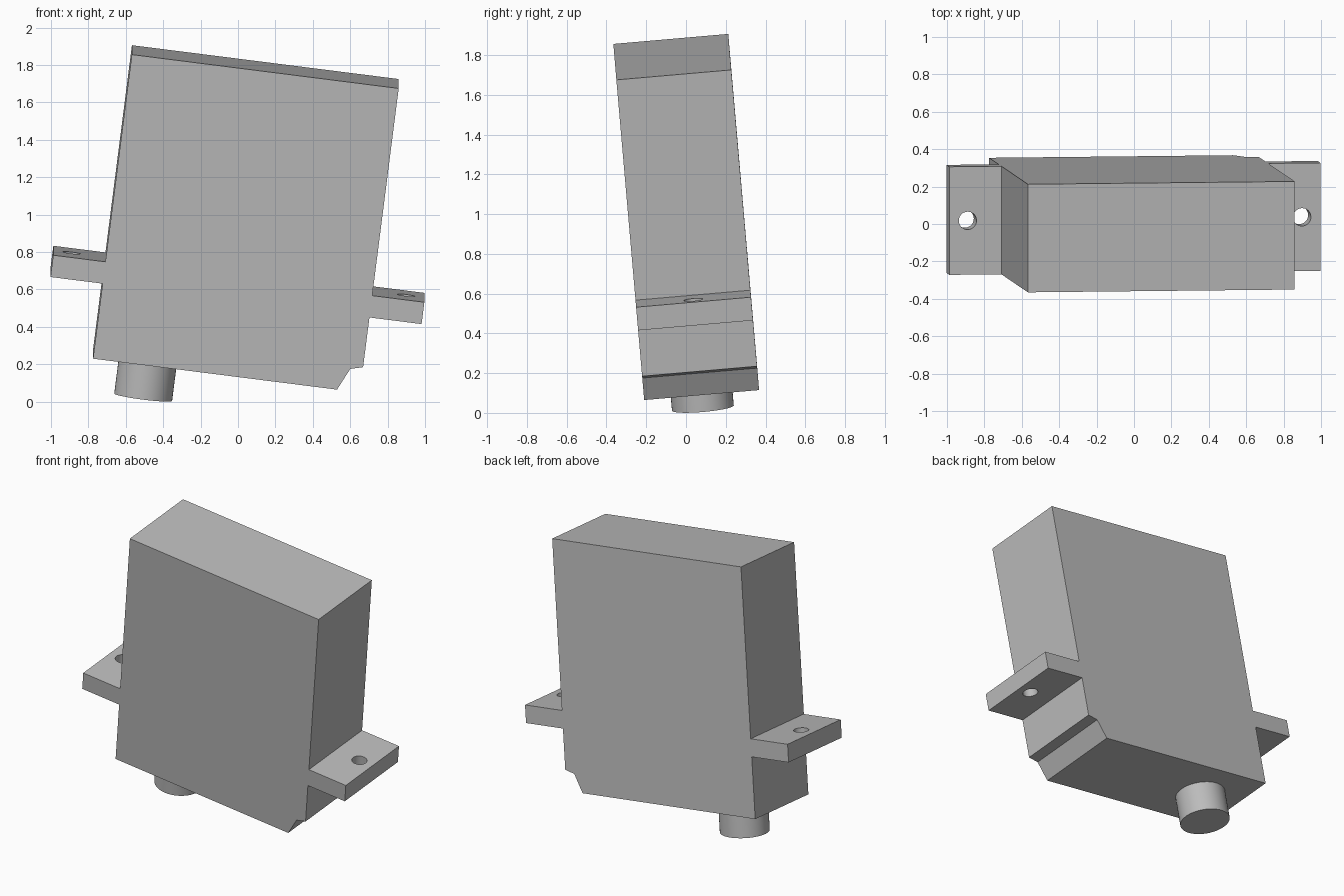
import bpy
import bmesh
from mathutils import Matrix, Vector

cube = bpy.data.objects.get("Cube")
if cube:
    bpy.data.objects.remove(cube, do_unlink=True)

grey = bpy.data.materials.new("plain grey")
grey.use_nodes = True
colour = (0.5, 0.5, 0.5, 1)
grey.diffuse_color = colour
grey.node_tree.nodes["Principled BSDF"].inputs["Base Color"].default_value = colour

# Tilted frame of the whole model: width, depth and height axes
across = Vector((0.992, 0.0105, -0.1258)).normalized()
depth = Vector((0, 0.996, 0.0866))
depth = (depth - across * depth.dot(across)).normalized()
height = across.cross(depth)
frame = Matrix((across, depth, height)).transposed().to_4x4()
frame.translation = (-0.775, -0.224, 0.23)

WIDTH, DEPTH, TOP = 1.438, 0.58, 1.645
EAR, EAR_LOW, EAR_HIGH = 0.281, 0.406, 0.524


def add_object(name, bm):
    bmesh.ops.recalc_face_normals(bm, faces=bm.faces)
    mesh = bpy.data.meshes.new(name)
    bm.to_mesh(mesh)
    bm.free()
    mesh.materials.append(grey)
    obj = bpy.data.objects.new(name, mesh)
    bpy.context.collection.objects.link(obj)
    obj.matrix_world = frame
    return obj


def cylinder(name, x, low, high, radius, sides=48):
    bm = bmesh.new()
    place = Matrix.Translation((x, DEPTH / 2, (low + high) / 2))
    bmesh.ops.create_cone(bm, cap_ends=True, segments=sides, radius1=radius,
                          radius2=radius, depth=high - low, matrix=place)
    return add_object(name, bm)


def smooth(obj):
    bpy.ops.object.select_all(action='DESELECT')
    obj.select_set(True)
    bpy.context.view_layer.objects.active = obj
    bpy.ops.object.shade_smooth_by_angle()


# Case with two mounting ears and a notched lower corner
profile = [
    (0, 0), (1.315, 0), (1.371, 0.119), (WIDTH, 0.137),
    (WIDTH, EAR_LOW), (WIDTH + EAR, EAR_LOW),
    (WIDTH + EAR, EAR_HIGH), (WIDTH, EAR_HIGH),
    (WIDTH, TOP), (0, TOP),
    (0, EAR_HIGH), (-EAR, EAR_HIGH), (-EAR, EAR_LOW), (0, EAR_LOW),
]
bm = bmesh.new()
face = bm.faces.new([bm.verts.new((x, 0, z)) for x, z in profile])
side = bmesh.ops.extrude_face_region(bm, geom=[face])
bmesh.ops.translate(bm, vec=(0, DEPTH, 0),
                    verts=[g for g in side["geom"] if isinstance(g, bmesh.types.BMVert)])
case = add_object("case_with_ears", bm)

# Screw holes through the ears
bpy.context.view_layer.objects.active = case
for x in (-0.182, WIDTH + 0.182):
    cutter = cylinder("hole_cutter", x, EAR_LOW - 0.1, EAR_HIGH + 0.1, 0.048, 32)
    cutter.hide_render = True
    cut = case.modifiers.new("screw_hole", 'BOOLEAN')
    cut.operation = 'DIFFERENCE'
    cut.solver = 'EXACT'
    cut.object = cutter
    bpy.context.view_layer.objects.active = case
    bpy.ops.object.modifier_apply(modifier=cut.name)
    bpy.data.objects.remove(cutter, do_unlink=True)
smooth(case)

# Output shaft under the case
smooth(cylinder("output_shaft", 0.295, -0.196, 0.02, 0.156))
